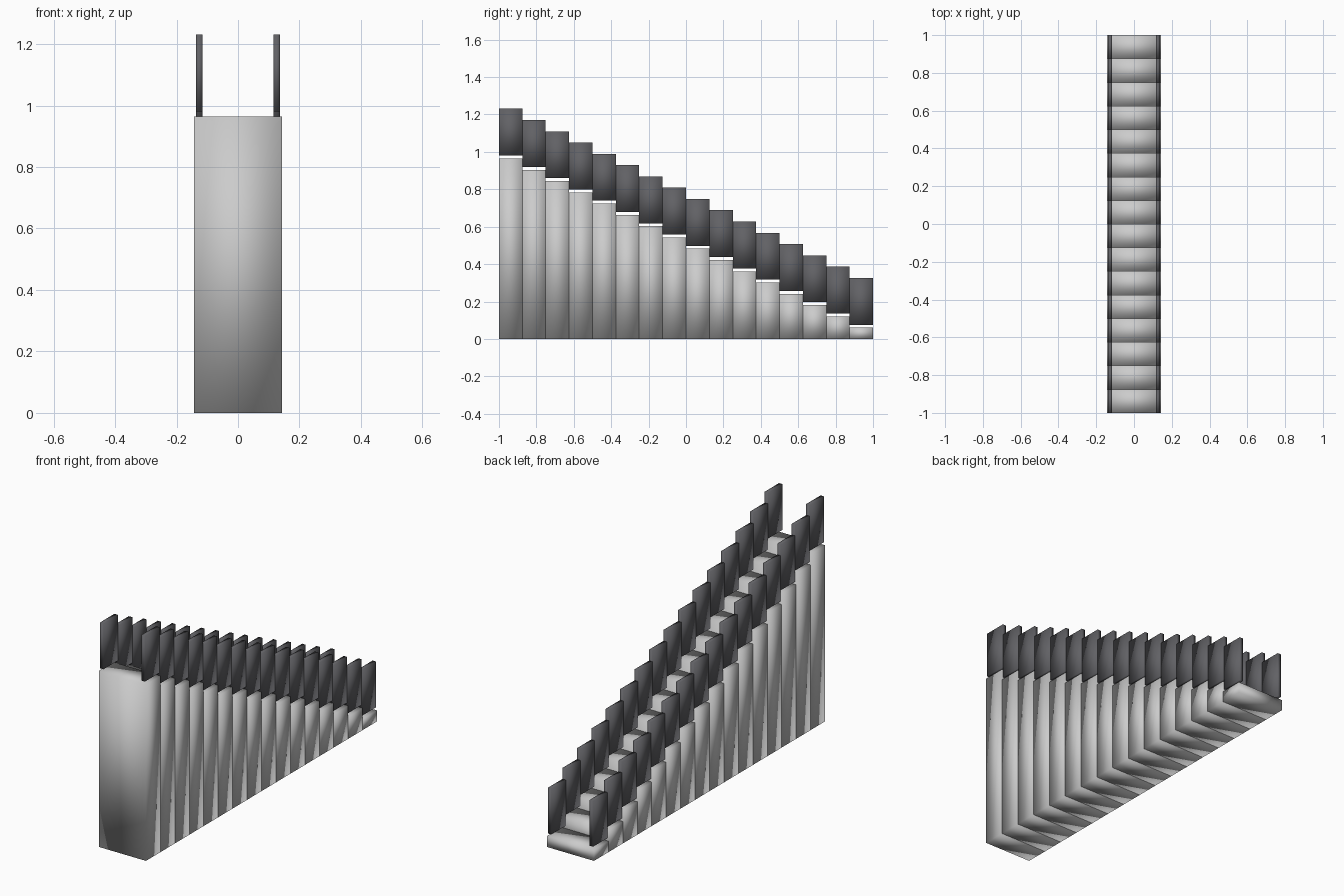
import bpy

if "Cube" in bpy.data.objects:
    bpy.data.objects.remove(bpy.data.objects["Cube"])

STEPS = 16
DEPTH = 2.0 / STEPS
RISE = 0.0603
HALF_WIDTH = 0.1425

dark = bpy.data.materials.new("dark_panel")
dark.diffuse_color = (0.12, 0.12, 0.13, 1)
dark.use_nodes = True
dark.node_tree.nodes["Principled BSDF"].inputs["Base Color"].default_value = dark.diffuse_color


def box(name, x, y, z0, z1, width, mat=None):
    """Softly shaded box, one step deep, spanning z0 to z1."""
    bpy.ops.mesh.primitive_cube_add(size=1, location=(x, y, (z0 + z1) / 2))
    ob = bpy.context.object
    ob.name = name
    ob.scale = (width, DEPTH, z1 - z0)
    bpy.ops.object.transform_apply(location=False, rotation=False, scale=True)
    bpy.ops.object.shade_smooth()
    if mat:
        ob.data.materials.append(mat)
    return ob


for i in range(STEPS):
    y = -1 + DEPTH * (i + 0.5)
    top = RISE * (STEPS - i)
    # Solid step block reaching the floor
    box(f"step_{i + 1}", 0, y, 0, top, 2 * HALF_WIDTH)
    # Side panels hovering just above each step
    for side, s in (("left", -1), ("right", 1)):
        box(f"{side}_rail_panel_{i + 1}", s * 0.126, y, top + 0.0155, top + 0.266, 0.021, dark)
